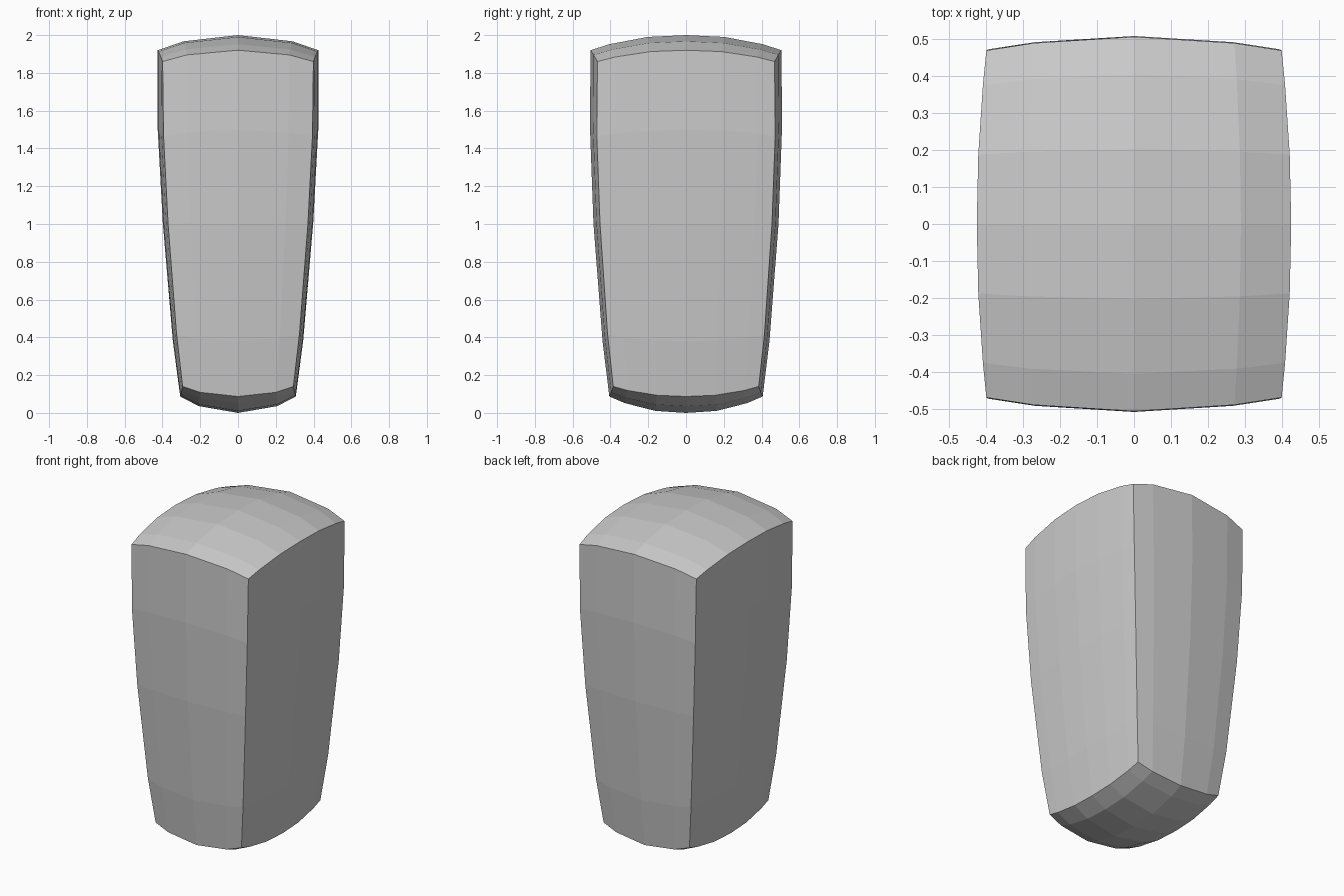
import bpy, bmesh

if "Cube" in bpy.data.objects:
    bpy.data.objects.remove(bpy.data.objects["Cube"])

# Grid stations across width, depth and height
U = [-1, -0.68, 0, 0.68, 1]
V = [-1, -0.8, -0.4, 0, 0.4, 0.8, 1]
# height fraction, half width (corner, middle), half depth (corner, middle)
ROWS = [
    (0.00, 0.293, 0.306, 0.385, 0.406),
    (0.16, 0.325, 0.345, 0.415, 0.442),
    (0.50, 0.370, 0.398, 0.455, 0.490),
    (0.77, 0.394, 0.425, 0.472, 0.508),
    (1.00, 0.399, 0.425, 0.469, 0.506),
]


def point(i, j, k):
    """Place a grid point on the tapered, bulging block."""
    u, v = U[i], V[j]
    f, xc, xm, yc, ym = ROWS[k]
    a, b = abs(u) ** 2.3, abs(v) ** 2.3
    top = 2.0 - 0.08 * a - 0.08 * b + 0.02 * a * b
    bottom = 0.087 * a + 0.087 * b - 0.034 * a * b
    return (u * (xm + (xc - xm) * v * v),
            v * (ym + (yc - ym) * u * u),
            bottom + f * (top - bottom))


bm = bmesh.new()
verts = {}


def vert(*key):
    if key not in verts:
        verts[key] = bm.verts.new(point(*key))
    return verts[key]


def skin(na, nb, key):
    """Fill one side of the block with quads."""
    for a in range(na):
        for b in range(nb):
            bm.faces.new([vert(*key(a + p, b + q))
                          for p, q in ((0, 0), (1, 0), (1, 1), (0, 1))])


nu, nv, nw = len(U) - 1, len(V) - 1, len(ROWS) - 1
for end in (0, 1):
    skin(nu, nv, lambda a, b: (a, b, end * nw))   # bottom and top
    skin(nu, nw, lambda a, b: (a, end * nv, b))   # front and back
    skin(nv, nw, lambda a, b: (end * nu, a, b))   # left and right
bmesh.ops.recalc_face_normals(bm, faces=bm.faces[:])

mesh = bpy.data.meshes.new("tapered_block")
bm.to_mesh(mesh)
bm.free()
block = bpy.data.objects.new("tapered_block", mesh)
bpy.context.collection.objects.link(block)
